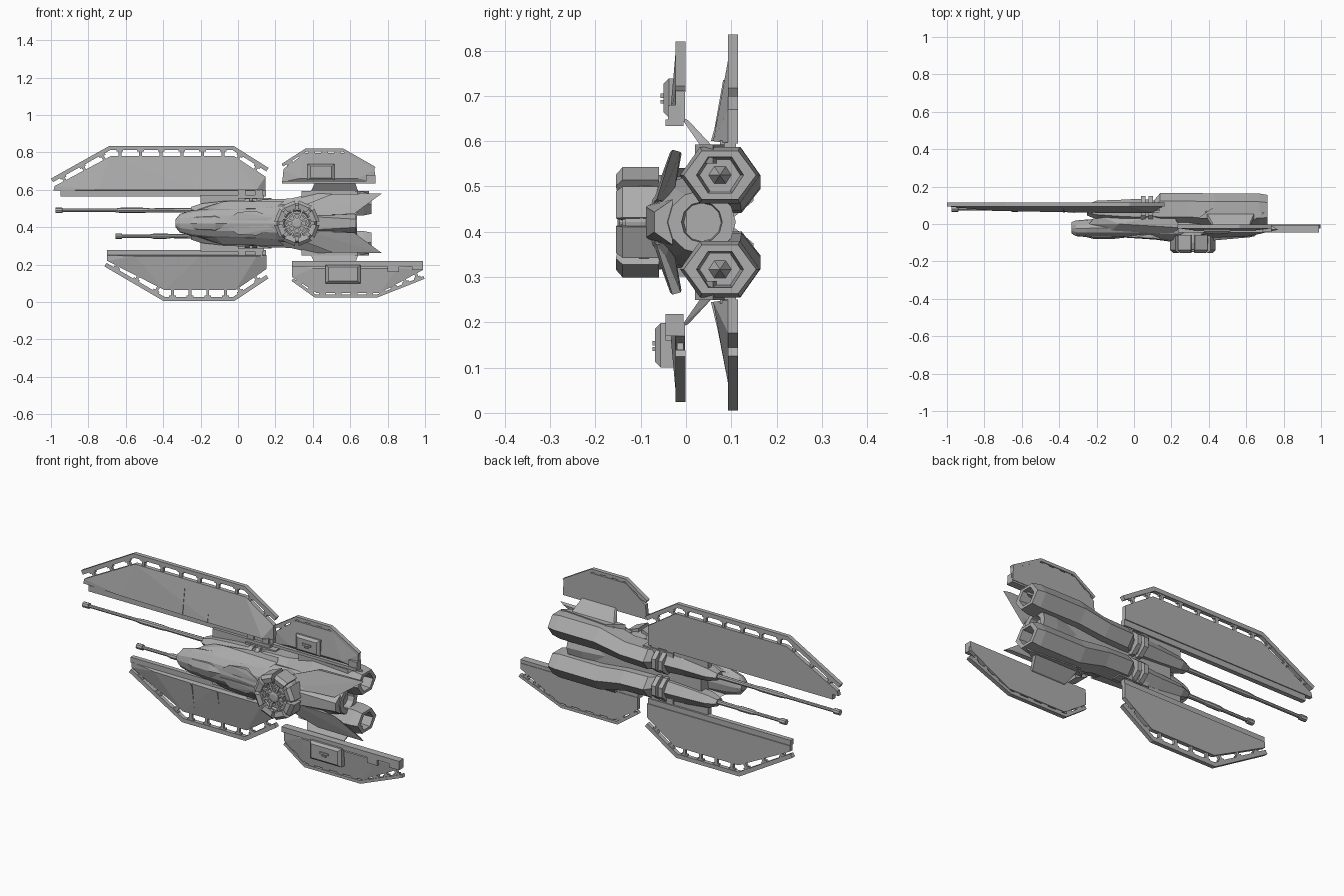
import bpy, bmesh, math
from mathutils import Vector

ZC = 0.421  # height of the mirror plane
grey = bpy.data.materials.new("hull grey")
grey.diffuse_color = (0.42, 0.42, 0.42, 1)


def finish(name, bm):
    bmesh.ops.recalc_face_normals(bm, faces=bm.faces)
    me = bpy.data.meshes.new(name)
    bm.to_mesh(me)
    bm.free()
    me.materials.append(grey)
    ob = bpy.data.objects.new(name, me)
    bpy.context.collection.objects.link(ob)
    return ob


def add_hull(bm, pts):
    vs = [bm.verts.new(p) for p in pts]
    res = bmesh.ops.convex_hull(bm, input=vs)
    junk = {g for g in res["geom_interior"] + res["geom_unused"] if isinstance(g, bmesh.types.BMVert)}
    bmesh.ops.delete(bm, geom=list(junk), context='VERTS')


def hull(name, *point_sets):
    bm = bmesh.new()
    for pts in point_sets:
        add_hull(bm, pts)
    bmesh.ops.dissolve_limit(bm, angle_limit=0.01, verts=bm.verts, edges=bm.edges)
    return finish(name, bm)


def box(x0, x1, y0, y1, z0, z1):
    return [(x, y, z) for x in (x0, x1) for y in (y0, y1) for z in (z0, z1)]


def loft(name, secs, n, axis='x', phase=0.0):
    """Sections are (along, centre a, centre b, radius a, radius b)."""
    bm = bmesh.new()
    rings = []
    for t, ca, cb, ra, rb in secs:
        ring = []
        for k in range(n):
            w = phase + math.tau * k / n
            a, b = ca + ra * math.cos(w), cb + rb * math.sin(w)
            ring.append(bm.verts.new((t, a, b) if axis == 'x' else (a, t, b)))
        rings.append(ring)
    for r, q in zip(rings, rings[1:]):
        for k in range(n):
            bm.faces.new((r[k], r[(k + 1) % n], q[(k + 1) % n], q[k]))
    bm.faces.new(rings[0])
    bm.faces.new(rings[-1])
    return finish(name, bm)


def wing(name, plate, rail, y_back, y_edge, ridge, width, count):
    """Convex panel plus an outer rail held on small spacers."""
    centre = sum((Vector(p) for p in plate), Vector((0, 0))) / len(plate)
    pts = [(x, y_back, z) for x, z in plate] + [(x, y_edge, z) for x, z in plate]
    hull(name + "_panel", pts + ridge)
    R = [Vector(p) for p in rail]

    def normal(i):
        d = (R[i + 1] - R[i]).normalized()
        nn = Vector((-d.y, d.x))
        return nn if nn.dot(centre - R[i]) > 0 else -nn
    inner = []
    for i in range(4):
        a, b = normal(max(i - 1, 0)), normal(min(i, 2))
        m = (a + b).normalized()
        inner.append(R[i] + m * width / m.dot(a))
    ym = (y_back + y_edge) / 2
    bars, posts = [], []
    for i in range(3):
        q = (R[i], R[i + 1], inner[i + 1], inner[i])
        bars.append([(p.x, y, p.y) for p in q for y in (ym - 0.011, ym + 0.011)])
        d, nn = (R[i + 1] - R[i]).normalized(), normal(i)
        for k in range(count[i]):
            c = R[i].lerp(R[i + 1], (k + 0.5) / count[i])
            for half, h0, h1 in ((0.018, width, width + 0.009), (0.008, width, width + 0.05)):
                posts.append([(p.x, y, p.y) for u in (-half, half) for h in (h0, h1)
                              for p in [c + d * u + nn * h] for y in (ym - 0.007, ym + 0.007)])
    hull(name + "_rail", *bars)
    hull(name + "_spacers", *posts)


# Four wings, thick at the root and thin at the rim
wing("upper_front_wing",
     [(-0.987, 0.595), (-0.98, 0.62), (-0.68, 0.78), (-0.02, 0.78), (0.147, 0.67), (0.147, 0.595)],
     [(-1.0, 0.66), (-0.687, 0.835), (-0.024, 0.835), (0.163, 0.717)], 0.115, 0.093,
     [(-0.75, 0.07, 0.6), (-0.2, 0.06, 0.6), (0.1, 0.06, 0.6)], 0.022, (3, 6, 2))
wing("lower_front_wing",
     [(-0.70, 0.25), (-0.70, 0.22), (-0.393, 0.064), (-0.013, 0.064), (0.152, 0.176), (0.152, 0.25)],
     [(-0.714, 0.19), (-0.398, 0.005), (-0.02, 0.005), (0.163, 0.126)], 0.115, 0.093,
     [(-0.55, 0.07, 0.245), (-0.2, 0.06, 0.245), (0.1, 0.06, 0.245)], 0.022, (3, 4, 2))
wing("upper_rear_wing",
     [(0.237, 0.642), (0.243, 0.711), (0.36, 0.797), (0.575, 0.797), (0.73, 0.711), (0.735, 0.642)],
     [(0.233, 0.738), (0.36, 0.82), (0.564, 0.82), (0.735, 0.722)], -0.002, -0.023,
     [(0.33, -0.035, 0.66), (0.64, -0.035, 0.66)], 0.016, (2, 3, 3))
wing("lower_rear_wing",
     [(0.29, 0.2), (0.29, 0.134), (0.42, 0.048), (0.757, 0.048), (0.987, 0.17), (0.987, 0.2)],
     [(0.286, 0.113), (0.41, 0.024), (0.746, 0.024), (0.997, 0.124)], -0.002, -0.023,
     [(0.4, -0.035, 0.18), (0.85, -0.035, 0.18)], 0.016, (2, 4, 4))

# Root beams, panel seams and equipment boxes on the wings
hull("upper_front_root_beam", box(-0.95, 0.15, 0.085, 0.11, 0.565, 0.597))
hull("lower_front_root_beam", box(-0.70, 0.15, 0.085, 0.11, 0.25, 0.278))
hull("upper_rear_root_beam", box(0.235, 0.735, -0.045, -0.005, 0.633, 0.648),
     box(0.685, 0.735, -0.04, -0.01, 0.648, 0.68))
hull("lower_rear_root_beam", box(0.29, 0.99, -0.045, -0.005, 0.19, 0.218),
     box(0.80, 0.86, -0.045, -0.01, 0.16, 0.19), box(0.93, 0.99, -0.045, -0.015, 0.17, 0.19))
hull("wing_seams", *[[(x - 0.003, y0, z0), (x + 0.003, y0, z0), (x, y1, z1), (x - 0.003, y0 + 0.02, z0),
                      (x, y1 + 0.02, z1)] for x, y0, z0, y1, z1 in
                     ((-0.375, 0.058, 0.6, 0.082, 0.735), (-0.225, 0.055, 0.6, 0.075, 0.67),
                      (-0.32, 0.058, 0.245, 0.088, 0.09), (-0.165, 0.055, 0.245, 0.073, 0.17))])
for nm, x0, x1, z0, z1, yf in (("upper", 0.372, 0.516, 0.652, 0.738, -0.05),
                               ("lower", 0.468, 0.655, 0.10, 0.198, -0.068)):
    hull(nm + "_equipment_box", box(x0, x1, yf + 0.012, -0.015, z0, z1)
         + box(x0 + 0.015, x1 - 0.015, yf, yf, z0 + 0.012, z1 - 0.012))
    xm, zm = (x0 + x1) / 2, (z0 + z1) / 2
    hull(nm + "_box_latch", box(xm - 0.025, xm + 0.025, yf - 0.006, yf, zm, zm + 0.01),
         box(xm - 0.012, xm + 0.012, yf - 0.006, yf, zm - 0.012, zm - 0.004))

# Parts mirrored above and below the fuselage
for s, nm in ((1, "upper"), (-1, "lower")):
    def Z(d):
        return ZC + s * d

    # engine nacelle ending in a recessed hexagonal nozzle with a cone
    e = Z(0.104)
    loft(nm + "_engine_nacelle", [
        (0.11, 0.07, Z(0.072), 0.06, 0.058), (0.14, 0.08, Z(0.074), 0.085, 0.062),
        (0.28, 0.08, Z(0.078), 0.085, 0.062), (0.43, 0.076, e, 0.088, 0.072),
        (0.67, 0.075, e, 0.088, 0.072), (0.715, 0.075, e, 0.080, 0.062),
        (0.715, 0.075, e, 0.052, 0.046), (0.62, 0.075, e, 0.045, 0.04),
        (0.62, 0.075, e, 0.025, 0.022), (0.67, 0.075, e, 0.001, 0.001)], 6)
    loft(nm + "_gun_housing", [
        (-0.25, 0.075, Z(0.07), 0.03, 0.02), (-0.20, 0.075, Z(0.072), 0.05, 0.038),
        (-0.06, 0.07, Z(0.075), 0.06, 0.052), (0.03, 0.07, Z(0.075), 0.065, 0.058),
        (0.12, 0.07, Z(0.075), 0.055, 0.05)], 6)
    # clamp rings round the neck
    for i, x in enumerate((0.05, 0.09)):
        loft(f"{nm}_clamp_ring_{i}", [(x - 0.012, 0.075, Z(0.072), 0.08, 0.066),
                                      (x + 0.012, 0.075, Z(0.072), 0.08, 0.066)], 8, phase=math.pi / 8)
    # long gun barrel with sleeve and muzzle
    tip = -0.975 if s > 0 else -0.655
    L = -0.2 - tip
    loft(nm + "_gun_barrel", [(x, 0.08, Z(0.069), r, r) for x, r in (
        (tip, 0.015), (tip + 0.035, 0.015), (tip + 0.036, 0.009), (tip + 0.4 * L, 0.009),
        (tip + 0.45 * L, 0.014), (tip + 0.6 * L, 0.014), (tip + 0.65 * L, 0.011), (-0.1, 0.014))], 8)
    # hinge blocks and strut joining the front wing
    hull(nm + "_front_hinge", box(0.0, 0.18, 0.06, 0.11, Z(0.11), Z(0.135)),
         box(0.0, 0.04, 0.075, 0.105, Z(0.13), Z(0.18)), box(0.09, 0.13, 0.075, 0.105, Z(0.13), Z(0.18)),
         box(-0.20, 0.14, 0.07, 0.10, Z(0.06), Z(0.15)))
    # slab strut and pad joining the rear wing
    hull(nm + "_rear_strut", [(x, y, Z(d)) for x0, x1, y, d in (
        (0.42, 0.62, -0.012, 0.232), (0.42, 0.62, 0.005, 0.225), (0.38, 0.65, 0.045, 0.15),
        (0.38, 0.65, 0.075, 0.15)) for x in (x0, x1)],
        [(x, y, Z(d)) for x, y in ((0.34, 0.03), (0.42, 0.085), (0.70, 0.06), (0.64, 0.02))
         for d in (0.13, 0.172)])
    # swept tail fin
    hull(nm + "_tail_fin", [(x, y, Z(d)) for x, y, d in (
        (0.36, -0.075, 0.04), (0.62, -0.065, 0.05), (0.64, -0.045, 0.075), (0.77, -0.03, 0.16),
        (0.50, -0.035, 0.155), (0.36, -0.055, 0.10), (0.50, -0.01, 0.15), (0.74, -0.012, 0.155),
        (0.42, -0.03, 0.04))])
    # cheek armour beside the nose
    hull(nm + "_cheek_armour", [(x, y, Z(d)) for x, y, d in (
        (-0.24, 0.0, 0.06), (-0.12, -0.035, 0.075), (0.2, -0.055, 0.08), (0.25, -0.02, 0.12),
        (-0.08, 0.0, 0.115), (0.2, 0.06, 0.12), (-0.2, 0.05, 0.08), (0.0, 0.05, 0.03))])
    # raised panel ahead of the turret
    hull(nm + "_nose_panel", [(x, y, Z(d)) for x, y, d in (
        (-0.06, -0.072, 0.02), (0.0, -0.072, 0.06), (0.1, -0.075, 0.065), (0.18, -0.088, 0.03),
        (0.18, -0.088, 0.012), (-0.06, -0.05, 0.02), (0.18, -0.05, 0.03), (0.1, -0.05, 0.065))])

# Faceted fuselage with a hollow tail
fus = loft("fuselage", [
    (-0.335, -0.02, ZC, 0.03, 0.02), (-0.31, -0.023, ZC, 0.042, 0.05), (-0.25, -0.023, ZC, 0.047, 0.068),
    (-0.12, -0.02, ZC, 0.052, 0.082), (0.05, -0.015, ZC, 0.06, 0.085), (0.2, -0.01, ZC, 0.085, 0.10),
    (0.42, 0.0, ZC, 0.085, 0.10), (0.55, 0.02, ZC, 0.085, 0.085), (0.635, 0.035, ZC, 0.075, 0.07),
    (0.635, 0.035, ZC, 0.045, 0.045), (0.56, 0.035, ZC, 0.04, 0.04), (0.56, 0.035, ZC, 0.022, 0.022),
    (0.60, 0.035, ZC, 0.001, 0.001)], 12)
loft("canopy", [(-0.29, -0.04, ZC, 0.02, 0.02), (-0.22, -0.045, ZC, 0.034, 0.045),
                (-0.12, -0.045, ZC, 0.036, 0.05), (-0.05, -0.045, ZC, 0.028, 0.02)], 8)
hull("back_plate", box(-0.15, 0.6, 0.0, 0.085, ZC - 0.05, ZC + 0.05))
hull("tail_spine", [(x, y, ZC + d) for x, y, w in ((0.40, -0.09, 0.035), (0.63, -0.07, 0.022),
     (0.40, -0.03, 0.06), (0.63, -0.03, 0.05)) for d in (-w, w)])

# Round turret: core, eight rim blocks, spokes and hub
TX = 0.315
loft("turret_core", [(0.0, TX, ZC, 0.10, 0.10), (-0.10, TX, ZC, 0.107, 0.107), (-0.135, TX, ZC, 0.095, 0.095),
                     (-0.135, TX, ZC, 0.072, 0.072), (-0.125, TX, ZC, 0.065, 0.065)], 16, 'y')
blocks, spokes = [], []
for k in range(8):
    w = math.tau * (k + 0.5) / 8

    def P(r, a, y):
        return (TX + r * math.cos(a), y, ZC + r * math.sin(a))
    blocks.append([P(r, w + a * 0.31, y) for r, y in ((0.078, -0.15), (0.105, -0.155), (0.122, -0.14),
                  (0.122, -0.06), (0.078, -0.06)) for a in (-1, 1)])
    spokes.append([P(r, w + a * 0.006 / r, y) for r in (0.02, 0.08) for a in (-1, 1) for y in (-0.143, -0.12)])
hull("turret_rim_blocks", *blocks)
hull("turret_spokes", *spokes)
loft("turret_hub", [(-0.12, TX, ZC, 0.028, 0.028), (-0.147, TX, ZC, 0.028, 0.028),
                    (-0.151, TX, ZC, 0.018, 0.018)], 12, 'y')
loft("turret_ring", [(-0.12, TX, ZC, 0.056, 0.056), (-0.14, TX, ZC, 0.056, 0.056), (-0.14, TX, ZC, 0.047, 0.047),
                     (-0.12, TX, ZC, 0.047, 0.047)], 16, 'y')
